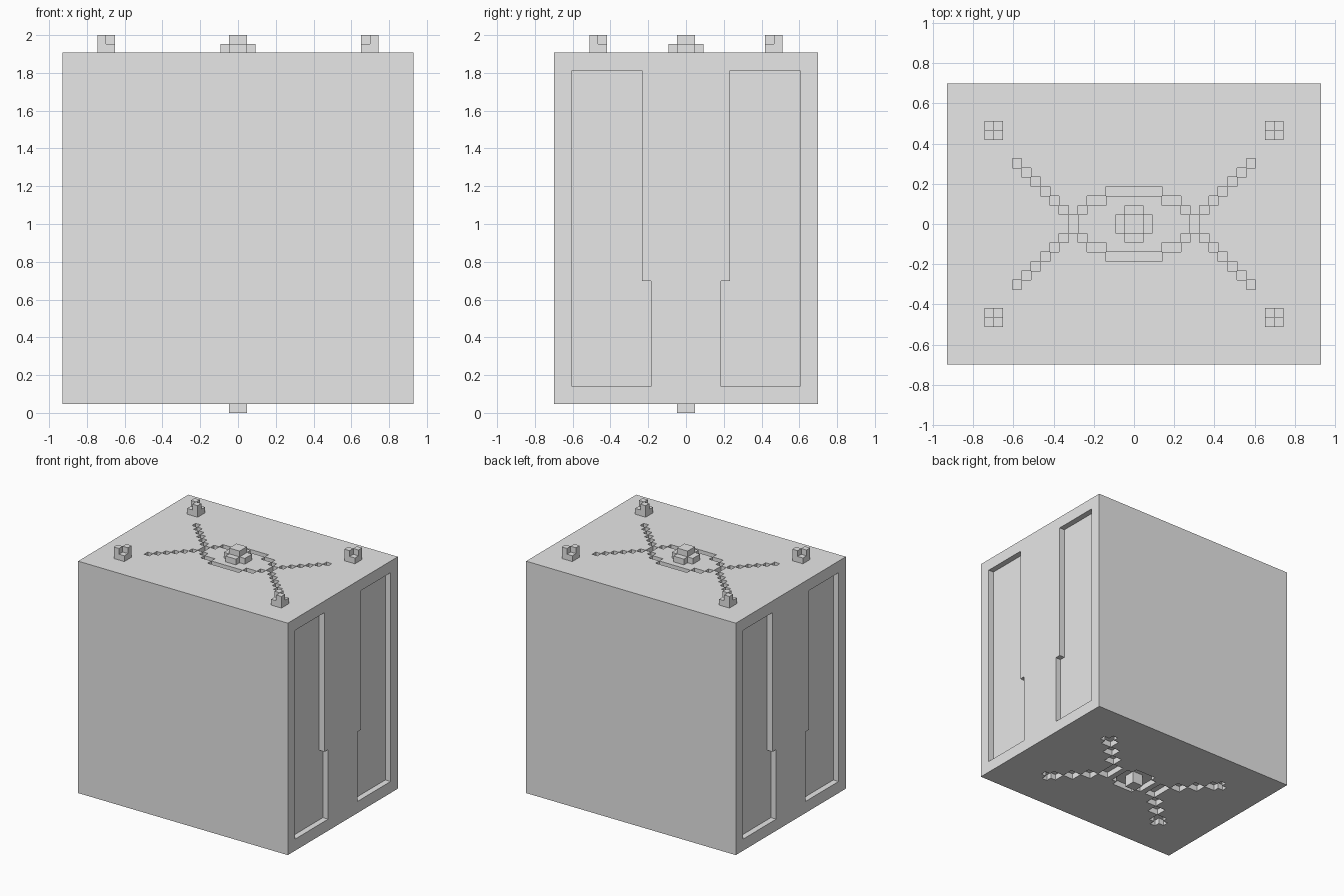
import bpy
import bmesh
from mathutils import Matrix, Vector

U = 2 / 43                 # one building unit
BOTTOM, TOP = 1, 41        # body underside and lid, in units

cube = bpy.data.objects.get("Cube")
if cube:
    bpy.data.objects.remove(cube, do_unlink=True)

grey = bpy.data.materials.new("plain_grey")
grey.use_nodes = True
grey.diffuse_color = (0.8, 0.8, 0.8, 1)
grey.node_tree.nodes["Principled BSDF"].inputs["Base Color"].default_value = (0.8, 0.8, 0.8, 1)


def boxes(name, spans):
    """One object from boxes given as (x0, x1, y0, y1, z0, z1) in units."""
    bm = bmesh.new()
    for x0, x1, y0, y1, z0, z1 in spans:
        size = Vector((x1 - x0, y1 - y0, z1 - z0)) * U
        mid = Vector((x0 + x1, y0 + y1, z0 + z1)) * U / 2
        bmesh.ops.create_cube(bm, size=1, matrix=Matrix.LocRotScale(mid, None, size))
    mesh = bpy.data.meshes.new(name)
    bm.to_mesh(mesh)
    bm.free()
    mesh.materials.append(grey)
    obj = bpy.data.objects.new(name, mesh)
    bpy.context.collection.objects.link(obj)
    return obj


def flip(span, sx, sy):
    x0, x1, y0, y1, z0, z1 = span
    xs, ys = sorted((x0 * sx, x1 * sx)), sorted((y0 * sy, y1 * sy))
    return (*xs, *ys, z0, z1)


def mirrored(spans):
    """Repeat in all four quadrants, dropping the repeats of centred boxes."""
    return list(dict.fromkeys(flip(s, sx, sy) for s in spans for sx in (1, -1) for sy in (1, -1)))


def carve(target, name, spans):
    cutter = boxes(name, spans)
    cutter.hide_render = True
    mod = target.modifiers.new(name, "BOOLEAN")
    mod.operation, mod.solver, mod.use_self = "DIFFERENCE", "EXACT", True
    mod.object = cutter
    bpy.context.view_layer.update()
    result = bpy.data.meshes.new_from_object(target.evaluated_get(bpy.context.evaluated_depsgraph_get()))
    target.modifiers.clear()
    target.data = result
    bpy.data.objects.remove(cutter, do_unlink=True)


body = boxes("body", [(-20, 20, -15, 15, BOTTOM, TOP)])

# Stepped recesses in the two side walls
carve(body, "side_recess_cutter", mirrored([
    (19, 21, 5, 13, 3, 39),
    (19, 21, 4, 6, 3, 15),
]))

# Engraved oval and diagonal arms in the lid
lid = [(-3, 3, 3, 4), (3, 5, 2, 3), (5, 6, 1, 2), (6, 7, -1, 1)]
lid += [(i + 6, i + 7, i, i + 1) for i in range(1, 7)]
carve(body, "lid_groove_cutter", mirrored([(*s, TOP - 1, TOP + 1) for s in lid]))

# Engraved pattern in the underside: socket, bars, stepped arms with lobed ends
under = [(-3, 3, -2, 2), (-2, 2, -3, 3), (4, 6, -2, 2)]
under += [(i + 4, i + 6, i, i + 2) for i in (2, 4, 6)]
under += [(11, 13, 7, 8), (11, 12, 7, 9)]
carve(body, "underside_groove_cutter", mirrored([(*s, BOTTOM - 1, BOTTOM + 1) for s in under]))

# Central peg below and stepped knob above
boxes("bottom_peg", [(-1, 1, -1, 1, 0, BOTTOM + 1)])
boxes("knob_base", mirrored([(-1, 1, -2, 2, TOP, TOP + 1), (1, 2, -1, 1, TOP, TOP + 1)]))
boxes("knob_cap", [(-1, 1, -1, 1, TOP + 1, TOP + 2)])

# Notched corner studs: a low block with two diagonal teeth
stud = [(14, 16, 9, 11, TOP, TOP + 1),
        (15, 16, 10, 11, TOP + 1, TOP + 2),
        (14, 15, 9, 10, TOP + 1, TOP + 2)]
for fb, sy in (("front", -1), ("back", 1)):
    for lr, sx in (("left", 1), ("right", -1)):
        boxes(f"{fb}_{lr}_stud", [flip(s, sx, sy) for s in stud])
